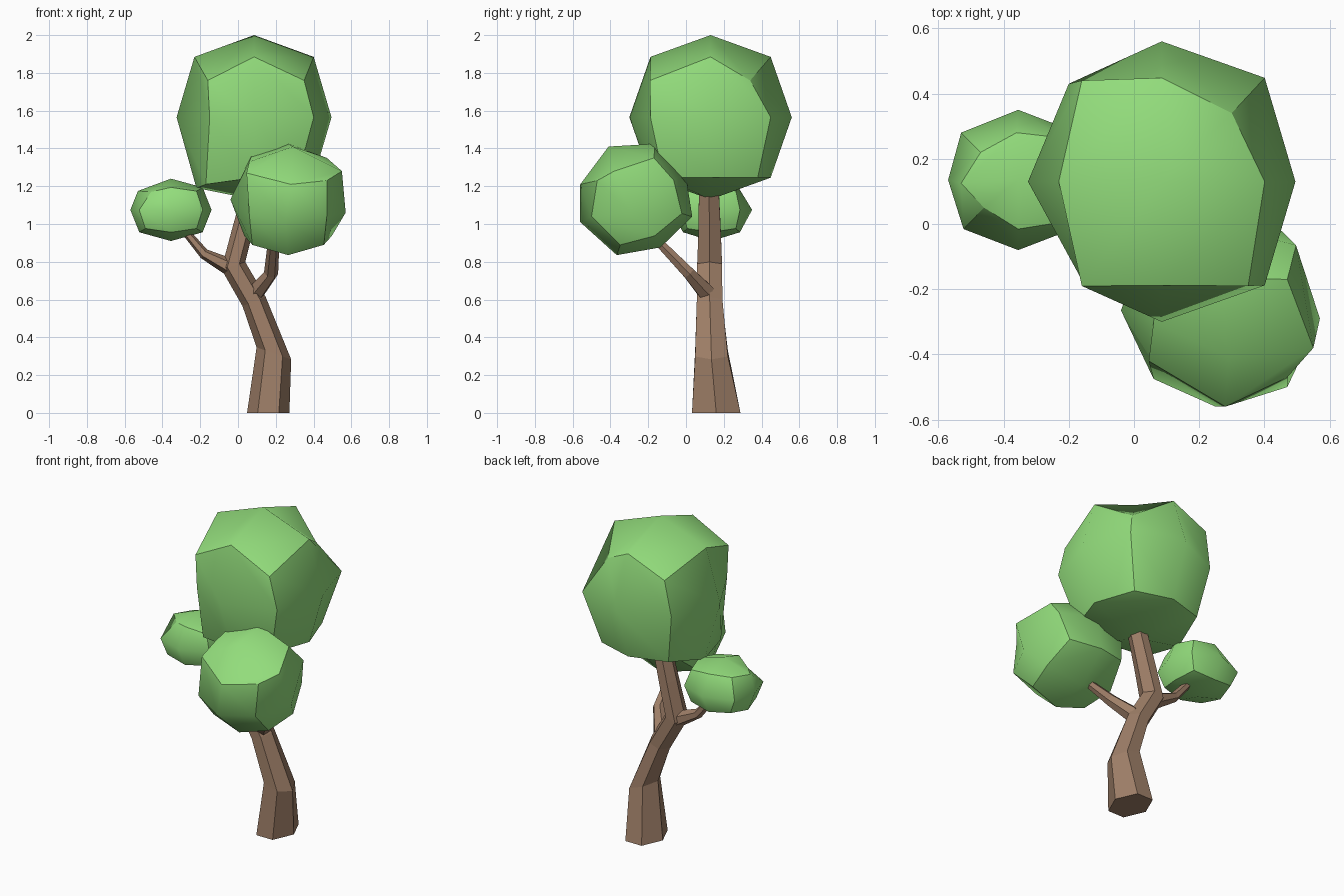
import bpy, bmesh, math
from mathutils import Vector, Matrix

if "Cube" in bpy.data.objects:
    bpy.data.objects.remove(bpy.data.objects["Cube"], do_unlink=True)


def make_material(name, rgb):
    mat = bpy.data.materials.new(name)
    mat.use_nodes = True
    mat.diffuse_color = (*rgb, 1)
    mat.node_tree.nodes["Principled BSDF"].inputs["Base Color"].default_value = (*rgb, 1)
    return mat


leaf_green = make_material("leaf green", (0.29, 0.72, 0.20))
bark_brown = make_material("bark brown", (0.35, 0.215, 0.14))


def finish(bm, name, mat):
    bmesh.ops.recalc_face_normals(bm, faces=bm.faces)
    mesh = bpy.data.meshes.new(name)
    bm.to_mesh(mesh)
    bm.free()
    mesh.materials.append(mat)
    bpy.context.collection.objects.link(bpy.data.objects.new(name, mesh))


def crown(name, center, radii, edge, corner, moved, tilt=0):
    """Cube subdivided once and rounded into six smooth domes with sharp borders.
    'moved' places single vertices, named by their grid place on the cube."""
    bm = bmesh.new()
    bmesh.ops.create_cube(bm, size=2)
    bmesh.ops.subdivide_edges(bm, edges=bm.edges[:], cuts=1, use_grid_fill=True)
    place = Matrix.Translation(center) @ Matrix.Rotation(math.radians(tilt), 4, "X")
    grid = {v: tuple(round(c) for c in v.co) for v in bm.verts}
    rank = {v: sum(map(abs, key)) for v, key in grid.items()}
    for v, key in grid.items():
        factor = {1: (1, 1, 1), 2: edge, 3: corner}[rank[v]]
        spot = place @ Vector([k * f * r for k, f, r in zip(key, factor, radii)])
        v.co = moved.get(key, spot)
    for e in bm.edges:
        e.smooth = min(rank[v] for v in e.verts) == 1
    for f in bm.faces:
        f.smooth = True
    finish(bm, name, leaf_green)


def limb(name, rings, sides=6):
    """Tapered tube; each ring is (centre, normal, x radius, y radius)."""
    bm = bmesh.new()
    loops = []
    for center, normal, rx, ry in rings:
        n = Vector(normal).normalized()
        v_axis = n.cross(Vector((1, 0, 0))).normalized()
        u_axis = v_axis.cross(n)
        loop = []
        for i in range(sides):
            a = math.tau * i / sides
            loop.append(bm.verts.new(Vector(center) + u_axis * rx * math.cos(a)
                                     + v_axis * ry * math.sin(a)))
        loops.append(loop)
    for low, high in zip(loops, loops[1:]):
        for i in range(sides):
            j = (i + 1) % sides
            bm.faces.new((low[i], low[j], high[j], high[i]))
    bm.faces.new(loops[0])
    bm.faces.new(loops[-1])
    finish(bm, name, bark_brown)


# Foliage, with a few corners pushed out of symmetry
crown("top_crown", (0.085, 0.13, 1.565), (0.41, 0.43, 0.435),
      (0.77, 0.74, 0.735), (0.56, 0.58, 0.735), {
          (-1, -1, 0): (-0.15, -0.19, 1.56),
          (-1, -1, 1): (-0.16, -0.19, 1.76),
          (1, -1, 1): (0.35, -0.19, 1.76),
          (-1, 1, 1): (-0.16, 0.44, 1.78),
          (1, 1, 1): (0.30, 0.34, 1.76),
          (-1, 1, 0): (-0.20, 0.43, 1.56),
          (-1, 0, -1): (-0.22, 0.13, 1.19),
          (-1, -1, -1): (-0.17, -0.10, 1.21),
      })
crown("front_crown", (0.265, -0.265, 1.13), (0.305, 0.295, 0.285),
      (0.76, 0.76, 0.76), (0.62, 0.62, 0.62), {
          (1, 0, 1): (0.55, -0.38, 1.28),
          (1, 0, 0): (0.57, -0.29, 1.06),
          (0, 0, 1): (0.29, -0.41, 1.41),
          (0, -1, 1): (0.28, -0.56, 1.21),
          (0, -1, 0): (0.25, -0.56, 1.01),
          (1, -1, 1): (0.47, -0.47, 1.23),
          (-1, -1, 1): (0.045, -0.42, 1.27),
          (-1, 0, 1): (0.06, -0.30, 1.33),
          (-1, -1, 0): (0.06, -0.475, 1.05),
          (1, 1, 1): (0.47, -0.17, 1.35),
          (1, -1, 0): (0.47, -0.50, 1.04),
      }, tilt=27)
crown("side_crown", (-0.355, 0.135, 1.075), (0.215, 0.215, 0.165),
      (0.78, 0.7, 0.72), (0.63, 0.6, 0.6), {
          (-1, 0, 1): (-0.53, 0.125, 1.175),
          (-1, 1, 1): (-0.47, 0.22, 1.175),
          (-1, -1, 1): (-0.46, 0.05, 1.17),
          (-1, 1, 0): (-0.53, 0.28, 1.07),
          (0, 1, 1): (-0.36, 0.28, 1.19),
      })

# Trunk leaning sideways, then back up into the top crown
limb("trunk", [
    ((0.16, 0.16, 0), (0, 0, 1), 0.112, 0.148),
    ((0.19, 0.135, 0.315), (0.35, 0, 1), 0.097, 0.1),
    ((0.085, 0.125, 0.59), (-0.4, 0, 1), 0.066, 0.078),
    ((-0.025, 0.125, 0.78), (-0.3, 0, 1), 0.066, 0.076),
    ((0.03, 0.125, 0.99), (0.3, 0, 1), 0.055, 0.067),
    ((0.09, 0.12, 1.22), (0.2, 0, 1), 0.05, 0.06),
])

# Branches reaching the smaller crowns
limb("side_branch", [
    ((-0.02, 0.125, 0.76), (-1, 0, 0.5), 0.05, 0.062),
    ((-0.18, 0.13, 0.842), (-1, 0, 0.7), 0.028, 0.04),
    ((-0.27, 0.14, 0.95), (-0.6, 0, 0.7), 0.022, 0.028),
])
limb("front_branch", [
    ((0.09, 0.11, 0.635), (0.4, -0.6, 0.6), 0.05, 0.05),
    ((0.175, 0.015, 0.74), (0.2, -0.7, 0.7), 0.038, 0.036),
    ((0.19, -0.16, 0.92), (0, -0.7, 0.7), 0.03, 0.025),
])
